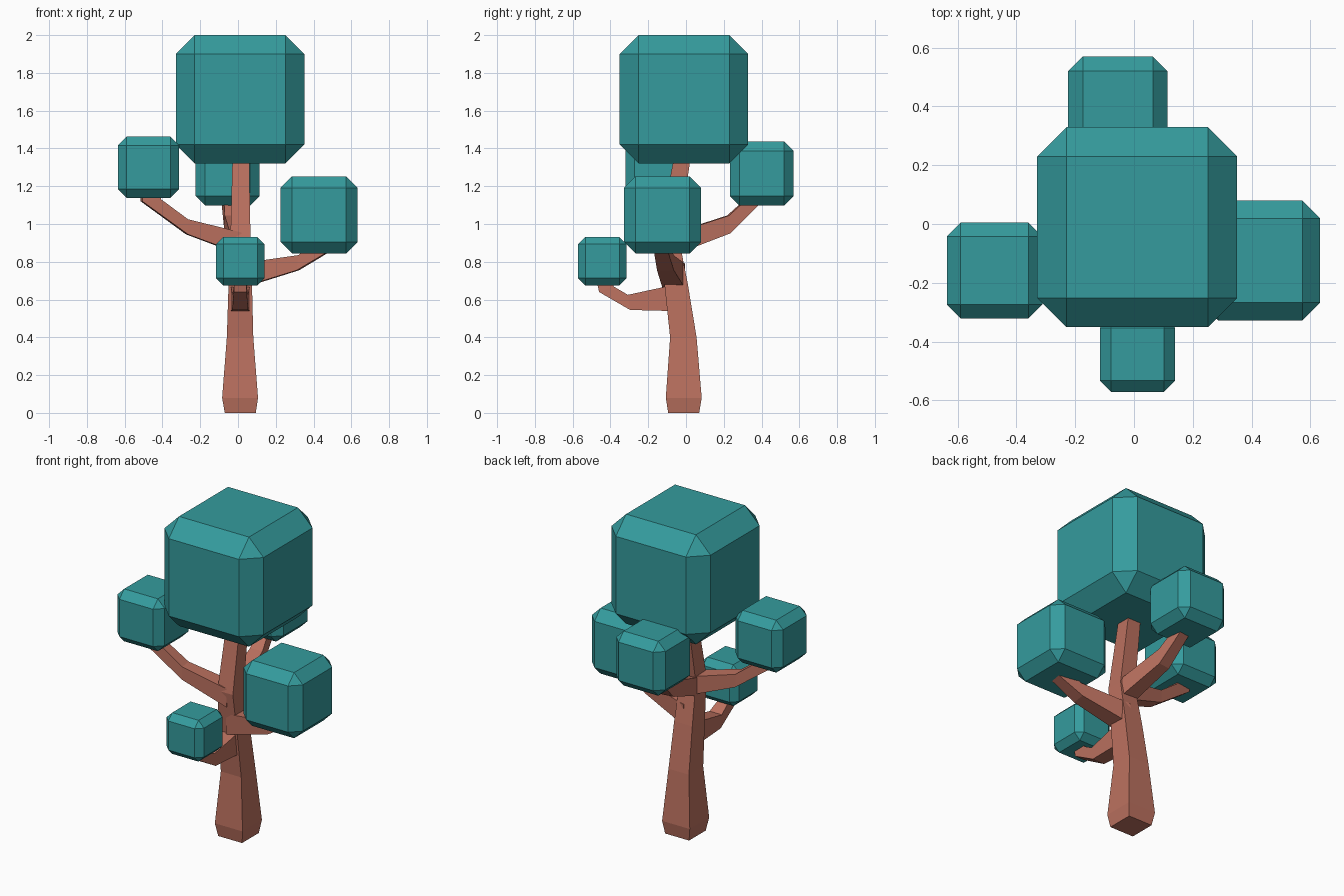
import bpy, bmesh
from mathutils import Vector

if "Cube" in bpy.data.objects:
    bpy.data.objects.remove(bpy.data.objects["Cube"])


def material(name, color):
    m = bpy.data.materials.new(name)
    m.diffuse_color = (*color, 1)
    m.use_nodes = True
    m.node_tree.nodes["Principled BSDF"].inputs["Base Color"].default_value = m.diffuse_color
    return m


LEAF = material("leaf_teal", (0.035, 0.33, 0.34))
BARK = material("bark_brown", (0.50, 0.165, 0.115))


def finish(bm, name, mat):
    bmesh.ops.recalc_face_normals(bm, faces=bm.faces)
    me = bpy.data.meshes.new(name)
    bm.to_mesh(me)
    bm.free()
    me.materials.append(mat)
    ob = bpy.data.objects.new(name, me)
    bpy.context.collection.objects.link(ob)


def leaf_block(name, center, size, chamfer):
    bm = bmesh.new()
    bmesh.ops.create_cube(bm, size=size)
    bmesh.ops.bevel(bm, geom=bm.edges[:], offset=chamfer, segments=1,
                    affect='EDGES', profile=0.5)
    bmesh.ops.translate(bm, vec=center, verts=bm.verts)
    finish(bm, name, LEAF)


def skin(name, rings):
    """Closed square tube through a list of four-point rings."""
    bm = bmesh.new()
    rows = [[bm.verts.new(p) for p in ring] for ring in rings]
    for a, b in zip(rows, rows[1:]):
        for i in range(4):
            j = (i + 1) % 4
            bm.faces.new((a[i], a[j], b[j], b[i]))
    bm.faces.new(rows[0])
    bm.faces.new(rows[-1])
    finish(bm, name, BARK)


def branch(name, start, end, profile):
    """profile: (low distance, low z, high distance, high z, half width),
    with distances measured from start towards end in plan."""
    start = Vector((*start, 0))
    along = Vector((*end, 0)) - start
    length = along.length
    along.normalize()
    side = Vector((-along.y, along.x, 0))
    rings = []
    for d0, z0, d1, z1, w in profile:
        low = start + along * d0 * length + Vector((0, 0, z0))
        high = start + along * d1 * length + Vector((0, 0, z1))
        rings.append([low - side * w, low + side * w, high + side * w, high - side * w])
    skin(name, rings)


# Foliage blocks
leaf_block("crown_foliage", (0.011, -0.011, 1.66), 0.68, 0.10)
leaf_block("left_foliage", (-0.474, -0.158, 1.30), 0.325, 0.047)
leaf_block("back_foliage", (-0.055, 0.401, 1.267), 0.338, 0.05)
leaf_block("right_foliage", (0.429, -0.124, 1.048), 0.407, 0.06)
leaf_block("front_foliage", (0.012, -0.443, 0.803), 0.256, 0.038)

# Leaning trunk: height, centre x, centre y, half width
trunk = [(0, 0.012, -0.012, 0.082), (0.08, 0.011, -0.012, 0.095),
         (0.40, 0.011, -0.014, 0.070), (0.68, 0.012, -0.052, 0.062),
         (0.93, 0.013, -0.092, 0.053), (1.36, 0.015, -0.018, 0.044)]
skin("trunk", [[(x + sx * w, y + sy * w, z) for sx, sy in
                ((-1, -1), (1, -1), (1, 1), (-1, 1))] for z, x, y, w in trunk])

# Branches rising into the small foliage blocks
branch("front_branch", (0.012, -0.04), (0.012, -0.44),
       [(0, 0.54, 0, 0.685, 0.055), (0.15, 0.54, 0.15, 0.67, 0.05),
        (0.64, 0.545, 0.67, 0.625, 0.042), (1.05, 0.64, 0.86, 0.67, 0.034),
        (1.09, 0.71, 0.89, 0.71, 0.03)])
branch("right_branch", (0.012, -0.065), (0.43, -0.125),
       [(0, 0.66, 0, 0.79, 0.06), (0.73, 0.755, 0.75, 0.835, 0.045),
        (1.09, 0.845, 0.88, 0.875, 0.038), (1.12, 0.89, 0.92, 0.91, 0.034)])
branch("left_branch", (0.012, -0.09), (-0.474, -0.158),
       [(0, 0.84, 0, 0.955, 0.052), (0.58, 0.945, 0.58, 1.025, 0.04),
        (1.075, 1.12, 0.87, 1.13, 0.034), (1.08, 1.18, 0.90, 1.18, 0.03)])
branch("back_branch", (0.012, -0.085), (-0.055, 0.40),
       [(0, 0.83, 0, 0.945, 0.052), (0.645, 0.95, 0.635, 1.045, 0.04),
        (0.96, 1.10, 0.76, 1.10, 0.034), (1.0, 1.15, 0.82, 1.15, 0.03)])
